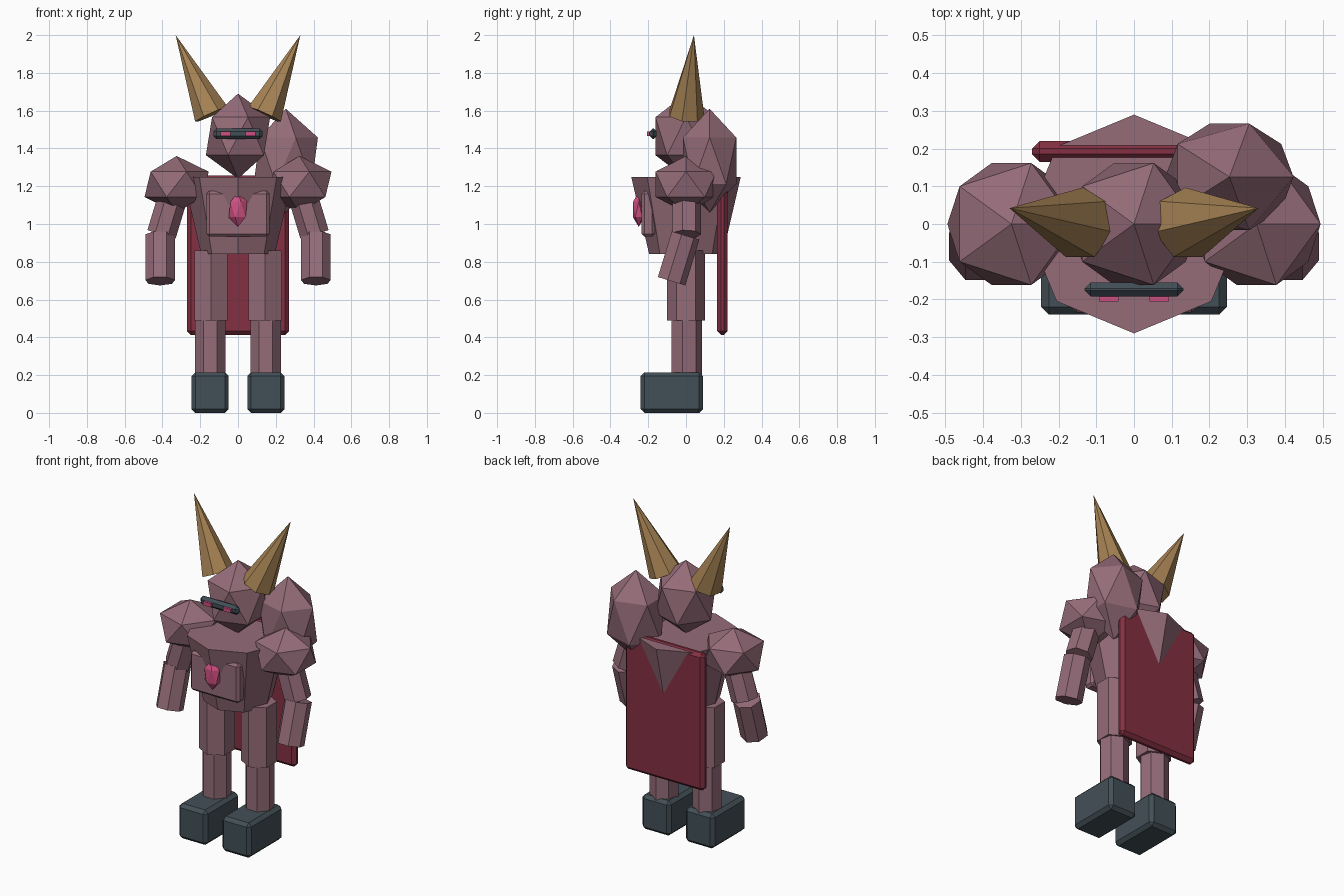
import bpy, bmesh, math
from mathutils import Vector, Matrix

if "Cube" in bpy.data.objects:
    bpy.data.objects.remove(bpy.data.objects["Cube"])


def material(name, rgb):
    m = bpy.data.materials.new(name)
    m.diffuse_color = (*rgb, 1)
    m.use_nodes = True
    m.node_tree.nodes["Principled BSDF"].inputs["Base Color"].default_value = m.diffuse_color
    return m


MAUVE = material("mauve_body", (0.30, 0.15, 0.19))
HORN = material("tan_horn", (0.39, 0.23, 0.09))
SLATE = material("dark_slate", (0.055, 0.08, 0.095))
RED = material("deep_red", (0.23, 0.03, 0.055))
PINK = material("bright_pink", (0.62, 0.08, 0.22))


def finish(name, bm, mat):
    mesh = bpy.data.meshes.new(name)
    bm.to_mesh(mesh)
    bm.free()
    mesh.materials.append(mat)
    ob = bpy.data.objects.new(name, mesh)
    bpy.context.collection.objects.link(ob)
    return ob


def box(name, lo, hi, mat, bevel=0.0):
    lo, hi = Vector(lo), Vector(hi)
    bm = bmesh.new()
    bmesh.ops.create_cube(bm, size=1)
    bmesh.ops.scale(bm, vec=hi - lo, verts=bm.verts)
    bmesh.ops.translate(bm, vec=(lo + hi) / 2, verts=bm.verts)
    ob = finish(name, bm, mat)
    if bevel:
        mod = ob.modifiers.new("edge_bevel", 'BEVEL')
        mod.width, mod.segments = bevel, 1
    return ob


def tube(name, a, b, r1, r2, sides, mat):
    """Straight prism or cone from a to b, first corner towards +y."""
    a, b = Vector(a), Vector(b)
    d = b - a
    n = d.normalized()
    rot = (Matrix.Rotation(math.atan2(n.x, n.z), 4, 'Y')
           @ Matrix.Rotation(-math.asin(n.y), 4, 'X'))
    bm = bmesh.new()
    rings = []
    for r, z in ((r1, 0), (r2, d.length)):
        if r == 0:
            rings.append([bm.verts.new((0, 0, z))] * sides)
            continue
        angles = [2 * math.pi * i / sides for i in range(sides)]
        ring = [bm.verts.new((-r * math.sin(t), r * math.cos(t), z)) for t in angles]
        rings.append(ring)
    lower, upper = rings
    bm.faces.new(lower[::-1])
    if r2:
        bm.faces.new(upper)
    for i in range(sides):
        j = (i + 1) % sides
        if r2:
            bm.faces.new((lower[i], lower[j], upper[j], upper[i]))
        else:
            bm.faces.new((lower[i], lower[j], upper[i]))
    bmesh.ops.transform(bm, matrix=Matrix.Translation(a) @ rot, verts=bm.verts)
    return finish(name, bm, mat)


def ico(name, centre, radii, mat):
    bm = bmesh.new()
    bmesh.ops.create_icosphere(bm, subdivisions=1, radius=1)
    bmesh.ops.scale(bm, vec=radii, verts=bm.verts)
    bmesh.ops.translate(bm, vec=centre, verts=bm.verts)
    return finish(name, bm, mat)


# Torso, head and the lump behind one shoulder
tube("torso", (0, 0, 0.84), (0, 0, 1.25), 0.195, 0.29, 8, MAUVE)
ico("head", (0, 0, 1.465), (0.19, 0.19, 0.225), MAUVE)
ico("back_hump", (0.253, 0.125, 1.335), (0.19, 0.166, 0.275), MAUVE)

# Chest plate and gem
box("chest_plate", (-0.167, -0.235, 0.933), (0.167, -0.165, 1.175), MAUVE, 0.015)
ico("chest_gem", (0, -0.25, 1.077), (0.055, 0.036, 0.092), PINK)

# Cape
box("cape", (-0.27, 0.165, 0.413), (0.27, 0.22, 1.258), RED, 0.02)

# Visor
box("visor", (-0.131, -0.192, 1.45), (0.131, -0.155, 1.505), SLATE, 0.016)

# Paired parts
for side, s in (("left", -1), ("right", 1)):
    box(side + "_eye", (s * 0.067 - 0.026, -0.206, 1.466),
        (s * 0.067 + 0.026, -0.18, 1.489), PINK)
    tube(side + "_horn", (s * 0.14, 0, 1.58), (s * 0.33, 0.042, 2.0), 0.097, 0, 7, HORN)
    ico(side + "_shoulder", (s * 0.325, 0, 1.21), (0.19, 0.19, 0.15), MAUVE)
    tube(side + "_upper_arm", (s * 0.405, 0, 0.945), (s * 0.325, 0, 1.21),
         0.08, 0.08, 7, MAUVE)
    tube(side + "_forearm", (s * 0.412, -0.08, 0.698), (s * 0.412, -0.006, 0.94),
         0.08, 0.08, 7, MAUVE)
    tube(side + "_thigh", (s * 0.143, 0, 0.49), (s * 0.143, 0, 0.86), 0.1, 0.1, 6, MAUVE)
    tube(side + "_shin", (s * 0.147, 0, 0.18), (s * 0.147, 0, 0.52), 0.084, 0.084, 7, MAUVE)
    box(side + "_boot", (s * 0.148 - 0.098, -0.24, 0), (s * 0.148 + 0.098, 0.09, 0.215),
        SLATE, 0.02)
